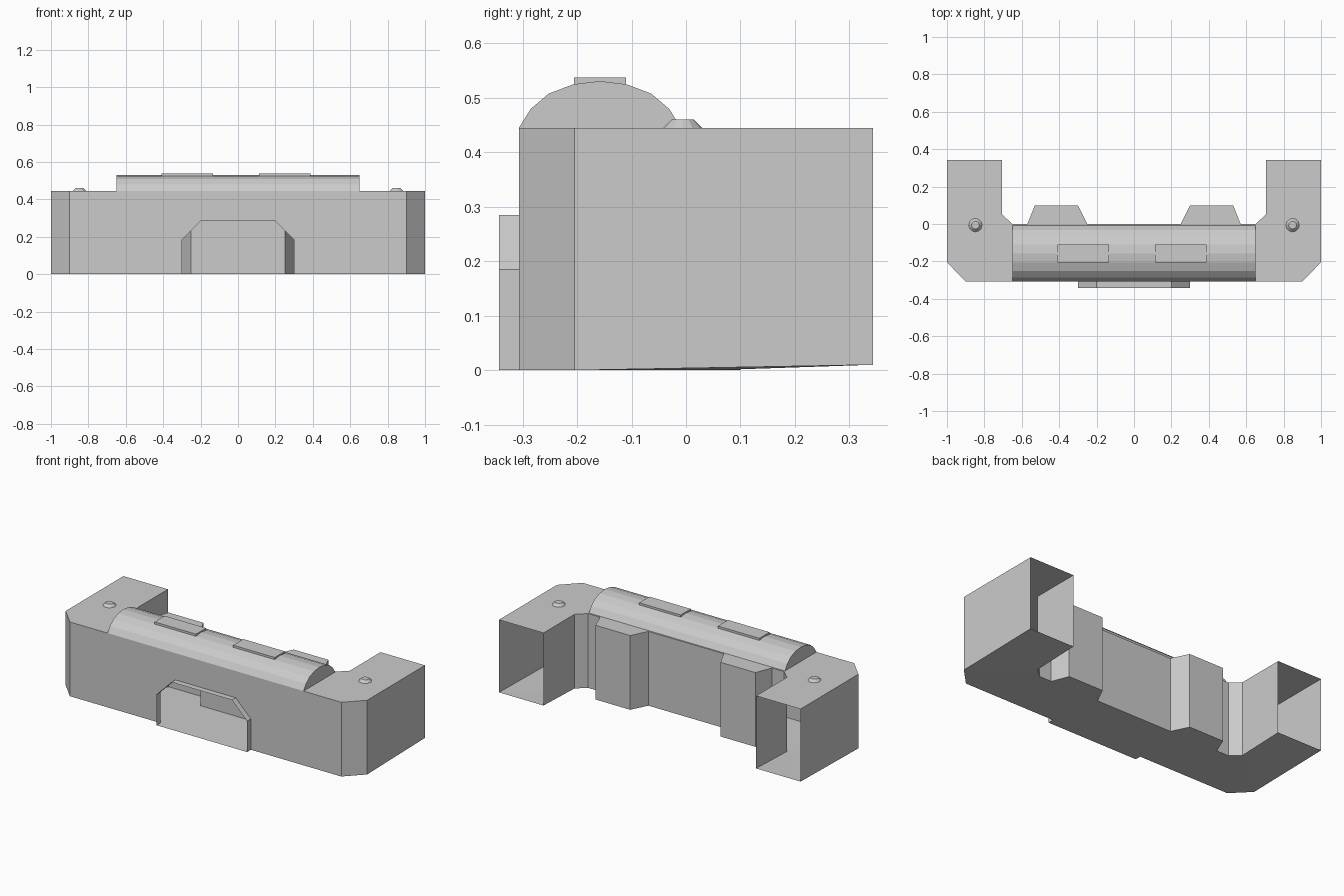
import bpy, bmesh, math

cube = bpy.data.objects.get("Cube")
if cube:
    bpy.data.objects.remove(cube, do_unlink=True)

grey = bpy.data.materials.new("plain_grey")
grey.use_nodes = True
COLOUR = (0.6, 0.6, 0.6, 1)
grey.diffuse_color = COLOUR
grey.node_tree.nodes["Principled BSDF"].inputs["Base Color"].default_value = COLOUR

TOP, FRONT, LIP, REAR = 0.445, -0.307, -0.343, 0.343


def finish(name, bm, recalc=True):
    if recalc:
        bmesh.ops.recalc_face_normals(bm, faces=bm.faces)
    mesh = bpy.data.meshes.new(name)
    bm.to_mesh(mesh)
    bm.free()
    mesh.materials.append(grey)
    obj = bpy.data.objects.new(name, mesh)
    bpy.context.collection.objects.link(obj)
    return obj


def mirrored(half):
    """Continue a right-hand outline with its mirror image."""
    return half + [(-p[0], p[1]) for p in reversed(half)]


def floor_z(y):
    return 0.01 if y > 0.3 else 0


# Sheet-walled body: open arm ends, rear bulges and a front opening
front_half = [(0.9, FRONT), (1, -0.205), (1, REAR)]
rear_half = [(0.705, REAR), (0.705, 0.05), (0.65, 0), (0.57, 0),
             (0.53, 0.1), (0.30, 0.1), (0.25, 0)]
outline = mirrored(front_half + rear_half)
lip_floor = [(-0.3, FRONT), (-0.3, LIP), (0.3, LIP), (0.3, FRONT)]
opening = mirrored([(0.3, 0), (0.3, 0.185), (0.2, 0.285)])

bm = bmesh.new()
bm.faces.new([bm.verts.new((x, y, TOP)) for x, y in outline])
bm.faces.new([bm.verts.new((x, y, floor_z(y))) for x, y in reversed(outline + lip_floor)])
for a, b in zip(outline, outline[1:]):
    if a[1] == REAR and b[1] == REAR:
        continue
    bm.faces.new([bm.verts.new((x, y, z)) for (x, y), z in
                  ((a, floor_z(a[1])), (b, floor_z(b[1])), (b, TOP), (a, TOP))])
front_wall = [(0.9, TOP), (-0.9, TOP), (-0.9, 0)] + opening[::-1] + [(0.9, 0)]
bm.faces.new([bm.verts.new((x, FRONT, z)) for x, z in front_wall])
bmesh.ops.remove_doubles(bm, verts=bm.verts, dist=0.0005)
bmesh.ops.triangulate(bm, faces=bm.faces)
finish("body_shell", bm)

# Projecting rim around the front opening
bm = bmesh.new()
for a, b in zip(opening, opening[1:]):
    bm.faces.new([bm.verts.new(p) for p in
                  ((a[0], FRONT, a[1]), (b[0], FRONT, b[1]),
                   (b[0], LIP, b[1]), (a[0], LIP, a[1]))])
bmesh.ops.remove_doubles(bm, verts=bm.verts, dist=0.0005)
for f in bm.faces:
    f.normal_update()
    c = f.calc_center_median()
    if f.normal.x * c.x + f.normal.z * c.z < 0:
        f.normal_flip()
finish("opening_rim", bm, recalc=False)

# Faceted rounded ridge along the top
arc = mirrored([(0.149, 0), (0.127, 0.035), (0.094, 0.063), (0.049, 0.080)])
arc.insert(4, (0, 0.086))
bm = bmesh.new()
end = bm.faces.new([bm.verts.new((-0.65, -0.158 + y, TOP + z)) for y, z in arc])
side = bmesh.ops.extrude_face_region(bm, geom=[end], use_keep_orig=True)
moved = [v for v in side["geom"] if isinstance(v, bmesh.types.BMVert)]
bmesh.ops.translate(bm, verts=moved, vec=(1.3, 0, 0))
finish("top_ridge", bm)

# Flat pads on the ridge
for name, x in (("left_pad", 0.25), ("right_pad", -0.272)):
    bm = bmesh.new()
    bmesh.ops.create_cube(bm, size=1)
    bmesh.ops.scale(bm, verts=bm.verts, vec=(0.275, 0.096, 0.04))
    bmesh.ops.translate(bm, verts=bm.verts, vec=(x, -0.158, 0.518))
    finish(name, bm)

# Small tapered bolts on the arms
for name, x in (("left_bolt", 0.848), ("right_bolt", -0.848)):
    bm = bmesh.new()
    bmesh.ops.create_cone(bm, cap_ends=True, segments=12, radius1=0.037,
                          radius2=0.021, depth=0.016)
    bmesh.ops.translate(bm, verts=bm.verts, vec=(x, -0.006, TOP + 0.007))
    finish(name, bm)
